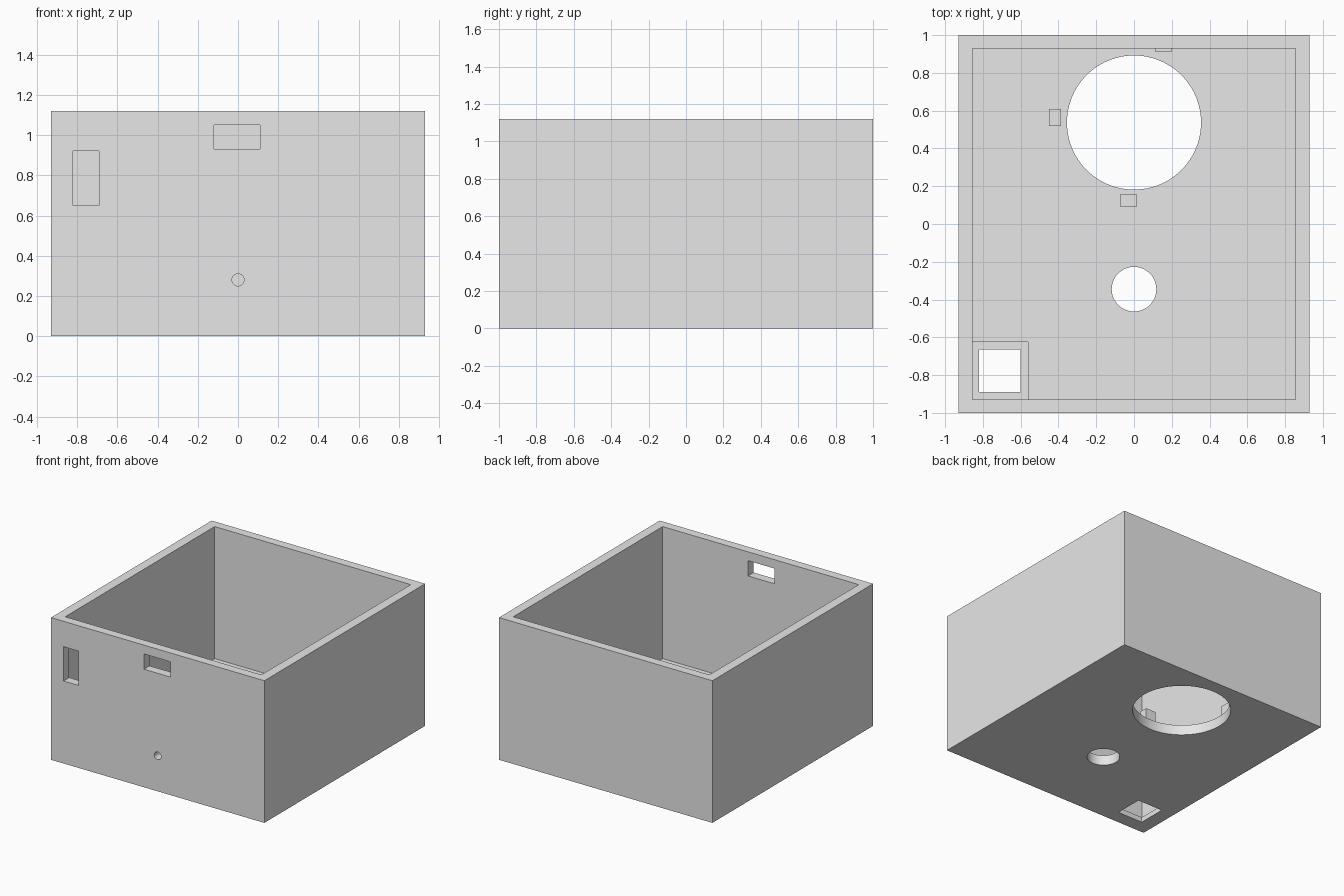
import bpy

old = bpy.data.objects.get("Cube")
if old:
    bpy.data.objects.remove(old, do_unlink=True)

grey = bpy.data.materials.new("plain_grey")
grey.use_nodes = True
grey.diffuse_color = (0.8, 0.8, 0.8, 1)
grey.node_tree.nodes["Principled BSDF"].inputs["Base Color"].default_value = (0.8, 0.8, 0.8, 1)

HALF_X, HALF_Y, HEIGHT = 0.93, 1.0, 1.12
IN_X, IN_Y, FLOOR = 0.855, 0.93, 0.08


def box(name, x, y, z):
    """Box from (min, max) ranges."""
    ranges = (x, y, z)
    bpy.ops.mesh.primitive_cube_add(size=1, location=[(a + b) / 2 for a, b in ranges])
    ob = bpy.context.object
    ob.name = name
    ob.scale = [b - a for a, b in ranges]
    bpy.ops.object.transform_apply(location=False, rotation=False, scale=True)
    ob.data.materials.append(grey)
    return ob


def rod(name, radius, depth, location, rotation=(0, 0, 0), sides=64):
    bpy.ops.mesh.primitive_cylinder_add(vertices=sides, radius=radius, depth=depth,
                                        location=location, rotation=rotation)
    ob = bpy.context.object
    ob.name = name
    ob.data.materials.append(grey)
    return ob


# Open-topped case
case = box("case", (-HALF_X, HALF_X), (-HALF_Y, HALF_Y), (0, HEIGHT))

front = (-1.1, -0.85)
below = (-0.2, 0.3)
cutters = [
    box("cavity_cutter", (-IN_X, IN_X), (-IN_Y, IN_Y), (FLOOR, 1.4)),
    # Corner recess with a square opening
    box("recess_cutter", (-IN_X, -0.56), (-IN_Y, -0.625), (0.04, 0.3)),
    box("square_cutter", (-0.82, -0.6), (-0.89, -0.665), below),
    # Front wall openings
    box("upright_slot_cutter", (-0.82, -0.69), front, (0.65, 0.92)),
    box("wide_slot_cutter", (-0.12, 0.11), front, (0.93, 1.05)),
    rod("pin_hole_cutter", 0.03, 0.3, (0, -1, 0.28), (1.5708, 0, 0), 32),
    # Round floor openings
    rod("large_hole_cutter", 0.355, 0.6, (0, 0.537, 0), sides=96),
    rod("small_hole_cutter", 0.118, 0.6, (0, -0.345, 0)),
]

for cutter in cutters:
    mod = case.modifiers.new(cutter.name, "BOOLEAN")
    mod.operation = "DIFFERENCE"
    mod.solver = "EXACT"
    mod.object = cutter
    bpy.context.view_layer.objects.active = case
    bpy.ops.object.modifier_apply(modifier=mod.name)
    bpy.data.objects.remove(cutter, do_unlink=True)

bpy.ops.object.select_all(action="DESELECT")
case.select_set(True)
bpy.context.view_layer.objects.active = case
bpy.ops.object.shade_smooth_by_angle()

# Retaining blocks around the large hole
clip_z = (FLOOR - 0.01, 0.18)
box("side_clip", (-0.45, -0.386), (0.52, 0.61), clip_z)
box("inner_clip", (-0.074, 0.016), (0.093, 0.156), clip_z)
box("back_clip", (0.11, 0.2), (0.913, 0.97), clip_z)
